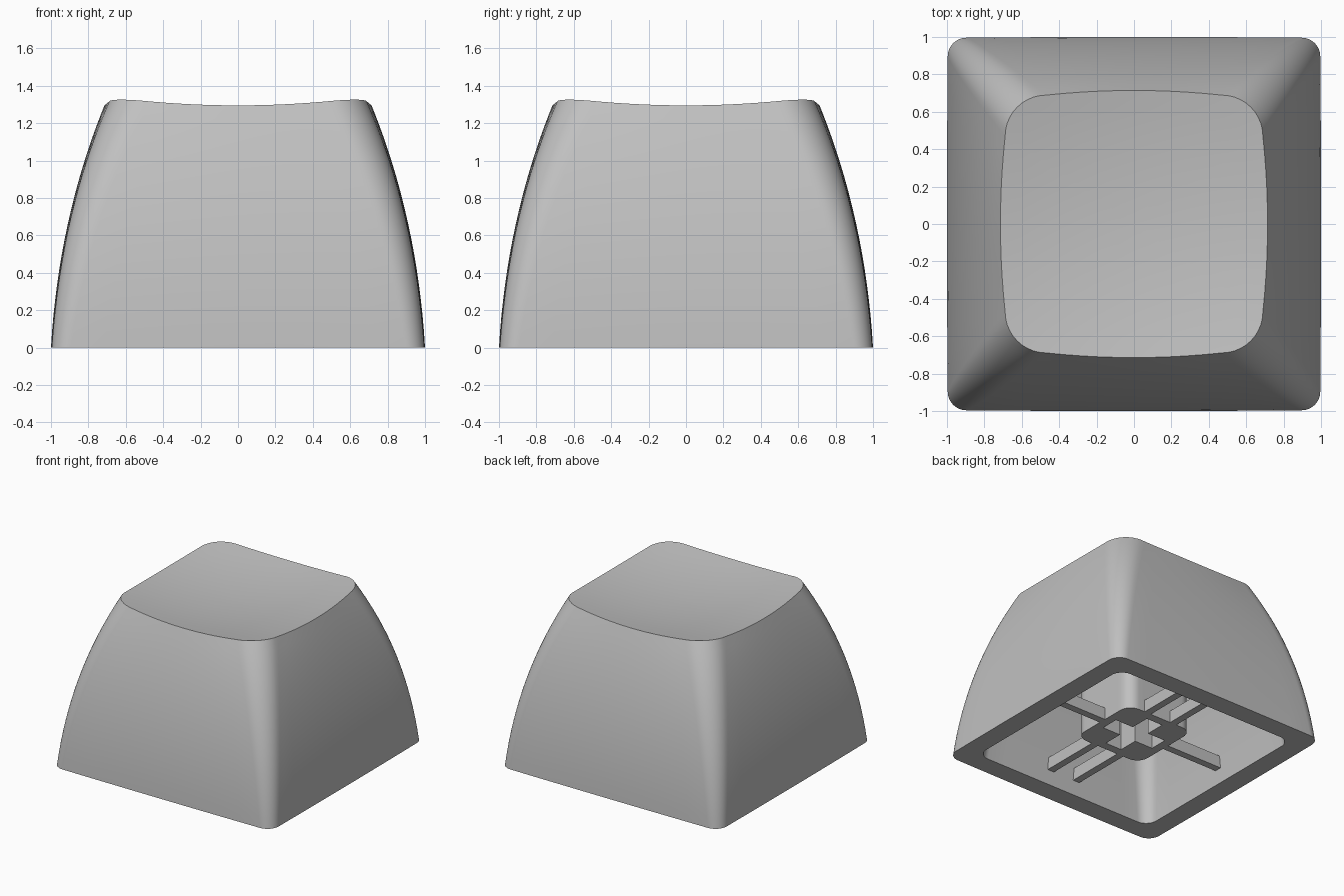
import bpy, bmesh, math

if "Cube" in bpy.data.objects:
    bpy.data.objects.remove(bpy.data.objects["Cube"], do_unlink=True)

grey = bpy.data.materials.new("grey_plastic")
grey.use_nodes = True
grey.diffuse_color = (0.53, 0.53, 0.53, 1)
grey.node_tree.nodes["Principled BSDF"].inputs["Base Color"].default_value = (0.53, 0.53, 0.53, 1)

TOP, WALL, CEILING, STEM_Z = 1.3, 0.165, 1.12, 0.12


def finish(name, bm, smooth=True):
    bmesh.ops.recalc_face_normals(bm, faces=bm.faces)
    mesh = bpy.data.meshes.new(name)
    bm.to_mesh(mesh)
    bm.free()
    ob = bpy.data.objects.new(name, mesh)
    bpy.context.collection.objects.link(ob)
    mesh.materials.append(grey)
    bpy.ops.object.select_all(action='DESELECT')
    bpy.context.view_layer.objects.active = ob
    ob.select_set(True)
    if smooth:
        bpy.ops.object.shade_smooth_by_angle(angle=math.radians(35))
    return ob


def rounded_square(half, radius, bow=0.0, arc=10, side=10):
    """Outline with rounded corners and sides that bulge by bow."""
    straight = half - bow - radius
    pts = []
    for q in range(4):
        c, s = math.cos(q * math.pi / 2), math.sin(q * math.pi / 2)
        quarter = []
        for i in range(1, side):
            t = 2 * i / side - 1
            quarter.append((half - bow * t * t, straight * t))
        for i in range(arc + 1):
            a = i / arc * math.pi / 2
            quarter.append((straight + radius * math.cos(a), straight + radius * math.sin(a)))
        pts += [(x * c - y * s, x * s + y * c) for x, y in quarter]
    return pts


def loft(name, rings, smooth=True):
    bm = bmesh.new()
    loops = [[bm.verts.new(p) for p in ring] for ring in rings]
    n = len(loops[0])
    for a, b in zip(loops, loops[1:]):
        for i in range(n):
            j = (i + 1) % n
            bm.faces.new((a[i], a[j], b[j], b[i]))
    bm.faces.new(loops[0])
    bm.faces.new(loops[-1])
    return finish(name, bm, smooth)


def prism(name, outline, z0, z1, smooth=True):
    return loft(name, [[(x, y, z) for x, y in outline] for z in (z0, z1)], smooth)


def half_width(z):
    return 1 - 0.06 * z - 0.123 * z * z


def dish(x, y):
    return 1.237 + 0.113 * (x * x + y * y)


# Cap shell: cavity ceiling, cavity wall, rim, curved outside, dished top
rings = []
for i in range(10, -1, -1):
    t = i / 10
    z = CEILING * t
    rings.append([(x, y, z) for x, y in rounded_square(half_width(z) - WALL, 0.1 + 0.06 * t)])
for i in range(17):
    t = i / 16
    outline = rounded_square(half_width(TOP * t), 0.1 + 0.12 * t, 0.004 + 0.021 * t)
    rings.append([(x, y, t * dish(x, y)) for x, y in outline])
for k in (0.85, 0.7, 0.55, 0.4, 0.25, 0.1, 0.02):
    rings.append([(x * k, y * k, dish(x * k, y * k)) for x, y in outline])
loft("cap_shell", rings)

# Central stem with a cross-shaped socket
stem = prism("stem", rounded_square(0.31, 0.1), STEM_Z, CEILING + 0.02)
LONG, THIN = 0.24, 0.075
cross = []
for q in range(4):
    c, s = math.cos(q * math.pi / 2), math.sin(q * math.pi / 2)
    for x, y in ((LONG, -THIN), (LONG, THIN), (THIN, THIN)):
        cross.append((x * c - y * s, x * s + y * c))
cutter = prism("socket_cutter", cross, STEM_Z - 0.1, 0.65, False)
cutter.hide_render = True
cut = stem.modifiers.new("socket", 'BOOLEAN')
cut.operation = 'DIFFERENCE'
cut.solver = 'EXACT'
cut.object = cutter
bpy.context.view_layer.objects.active = stem
bpy.ops.object.modifier_apply(modifier=cut.name)
bpy.data.objects.remove(cutter, do_unlink=True)


# Ribs joining the stem to the walls: one each way in x, a pair each way in y
def rib(name, x0, x1, y0, y1):
    prism(name, [(x0, y0), (x1, y0), (x1, y1), (x0, y1)], STEM_Z, STEM_Z + 0.1, False)


INNER, OUTER, W = 0.3, 0.84, 0.03
for d, side in ((1, "left"), (-1, "right")):
    rib(side + "_rib", d * INNER, d * OUTER, -W, W)
    for e, end in ((1, "back"), (-1, "front")):
        rib(end + "_" + side + "_rib", d * 0.125 - W, d * 0.125 + W, e * INNER, e * OUTER)
